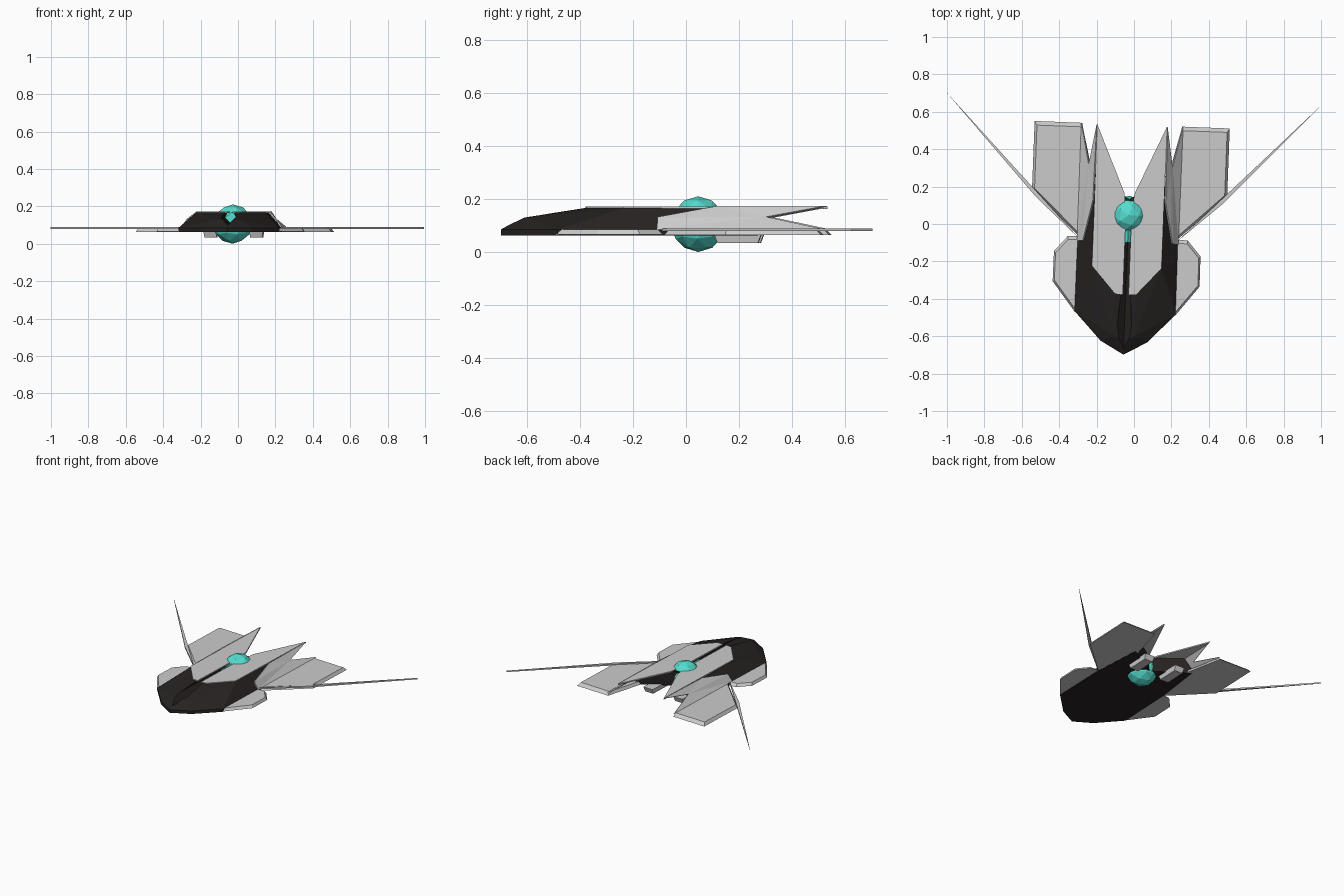
import bpy, bmesh, math
from mathutils import Matrix, Vector

if "Cube" in bpy.data.objects:
    bpy.data.objects.remove(bpy.data.objects["Cube"])

# The whole craft is symmetric about its own axis, turned slightly about z
PLACE = Matrix.Rotation(math.radians(-2.2), 4, 'Z') @ Matrix.Translation((-0.03, 0, 0))


def material(name, rgb):
    m = bpy.data.materials.new(name)
    m.diffuse_color = (*rgb, 1)
    m.use_nodes = True
    m.node_tree.nodes["Principled BSDF"].inputs["Base Color"].default_value = m.diffuse_color
    return m


BLACK = material("black_hull", (0.02, 0.016, 0.016))
TEAL = material("teal_core", (0.09, 0.72, 0.62))


def add_object(name, bm, mat=None, mirror=False):
    bmesh.ops.recalc_face_normals(bm, faces=bm.faces)
    me = bpy.data.meshes.new(name)
    bm.to_mesh(me)
    bm.free()
    ob = bpy.data.objects.new(name, me)
    bpy.context.collection.objects.link(ob)
    ob.matrix_world = PLACE
    if mat:
        me.materials.append(mat)
    if mirror:
        ob.modifiers.new("mirror", 'MIRROR').merge_threshold = 0.0005
    return ob


def hull_mesh(points):
    bm = bmesh.new()
    for p in points:
        bm.verts.new(p)
    r = bmesh.ops.convex_hull(bm, input=bm.verts)
    loose = [v for v in bm.verts if not v.link_faces]
    bmesh.ops.delete(bm, geom=loose, context='VERTS')
    bmesh.ops.dissolve_limit(bm, angle_limit=0.01, verts=bm.verts, edges=bm.edges)
    return bm


def slab(name, outline, z0, z1, shrink=1.0, mat=None):
    """Mirrored plate whose top outline is pulled in for a chamfered edge."""
    c = sum((Vector(p) for p in outline), Vector((0, 0))) / len(outline)
    pts = [(x, y, z0) for x, y in outline]
    pts += [(*(c + (Vector(p) - c) * shrink), z1) for p in outline]
    return add_object(name, hull_mesh(pts), mat, True)


# Black hull: half shell, open on the centre plane, mirrored
base = [(0, -0.70), (0.125, -0.63), (0.27, -0.477), (0.268, -0.07), (0.235, 0.28), (0, 0.13)]
top = [(0, -0.62, 0.13), (0.055, -0.60, 0.13), (0, -0.385, 0.166), (0.057, -0.375, 0.166),
       (0.186, -0.23, 0.166), (0.183, 0.26, 0.166), (0, 0.13, 0.166)]
bm = hull_mesh([(x, y, z) for x, y in base for z in (0.063, 0.085)] + top)
bmesh.ops.delete(bm, geom=[f for f in bm.faces if all(abs(v.co.x) < 1e-5 for v in f.verts)],
                 context='FACES_ONLY')
hull = add_object("hull", bm, BLACK, True)

# Diamond trench running from the nose back to the core
section = [(0, 0.10), (0.038, 0.14), (0.014, 0.19), (-0.014, 0.19), (-0.038, 0.14)]
cutter = add_object("trench_cutter", hull_mesh([(x, y, z) for x, z in section for y in (-0.8, -0.02)]), BLACK)
cutter.hide_render = True
cut = hull.modifiers.new("trench", 'BOOLEAN')
cut.operation = 'DIFFERENCE'
cut.solver = 'EXACT'
cut.object = cutter
bpy.context.view_layer.update()
done = bpy.data.meshes.new_from_object(hull.evaluated_get(bpy.context.evaluated_depsgraph_get()))
hull.modifiers.clear()
hull.data = done
bpy.data.objects.remove(cutter)

# Grey deck plates with long rear prongs
slab("deck_plate", [(0.015, -0.38), (0.057, -0.375), (0.186, -0.23), (0.187, 0.527),
                    (0.028, 0.165), (0.015, 0.0)], 0.163, 0.172)

# Wing panels, front side pods and swept spikes
slab("wing_panel", [(0.2, -0.07), (0.261, -0.078), (0.522, 0.167), (0.522, 0.53),
                    (0.268, 0.53), (0.2, 0.25)], 0.064, 0.085, 0.93)
slab("side_pod", [(0.22, -0.075), (0.32, -0.077), (0.392, -0.16), (0.393, -0.322),
                  (0.268, -0.482), (0.22, -0.46)], 0.066, 0.085, 0.9)
slab("wing_spike", [(0.258, -0.09), (0.50, 0.125), (0.999, 0.665), (0.52, 0.18)], 0.079, 0.089)

# Sloping forked wall joining wing panel and deck prong
bm = bmesh.new()
wall = [(0.268, -0.10, 0.083), (0.238, -0.10, 0.13), (0.192, 0.12, 0.17), (0.187, 0.525, 0.17),
        (0.222, 0.31, 0.13), (0.270, 0.53, 0.083)]
vs = [bm.verts.new(p) for p in wall]
for ids in ((0, 1, 4), (1, 2, 4), (2, 3, 4), (0, 4, 5)):
    bm.faces.new([vs[i] for i in ids])
fork = add_object("forked_wall", bm, None, True)
sol = fork.modifiers.new("thickness", 'SOLIDIFY')
sol.thickness = 0.008
sol.offset = 0

# Engine blocks under the prongs
box = [(0.085, 0.11), (0.16, 0.11), (0.16, 0.29), (0.085, 0.29)]
engine = slab("engine_block", box, 0.07, 0.034, 0.85)

# Glowing core and its emitter, seen along the trench
bm = bmesh.new()
bmesh.ops.create_icosphere(bm, subdivisions=2, radius=0.105,
                           matrix=Matrix.Translation((0, 0.045, 0.105)))
add_object("core", bm, TEAL)
diamond = [(0, 0.102), (0.036, 0.14), (0, 0.17), (-0.036, 0.14)]
add_object("core_emitter", hull_mesh([(x, y, z) for x, z in diamond for y in (-0.1, 0.03)]), TEAL)
